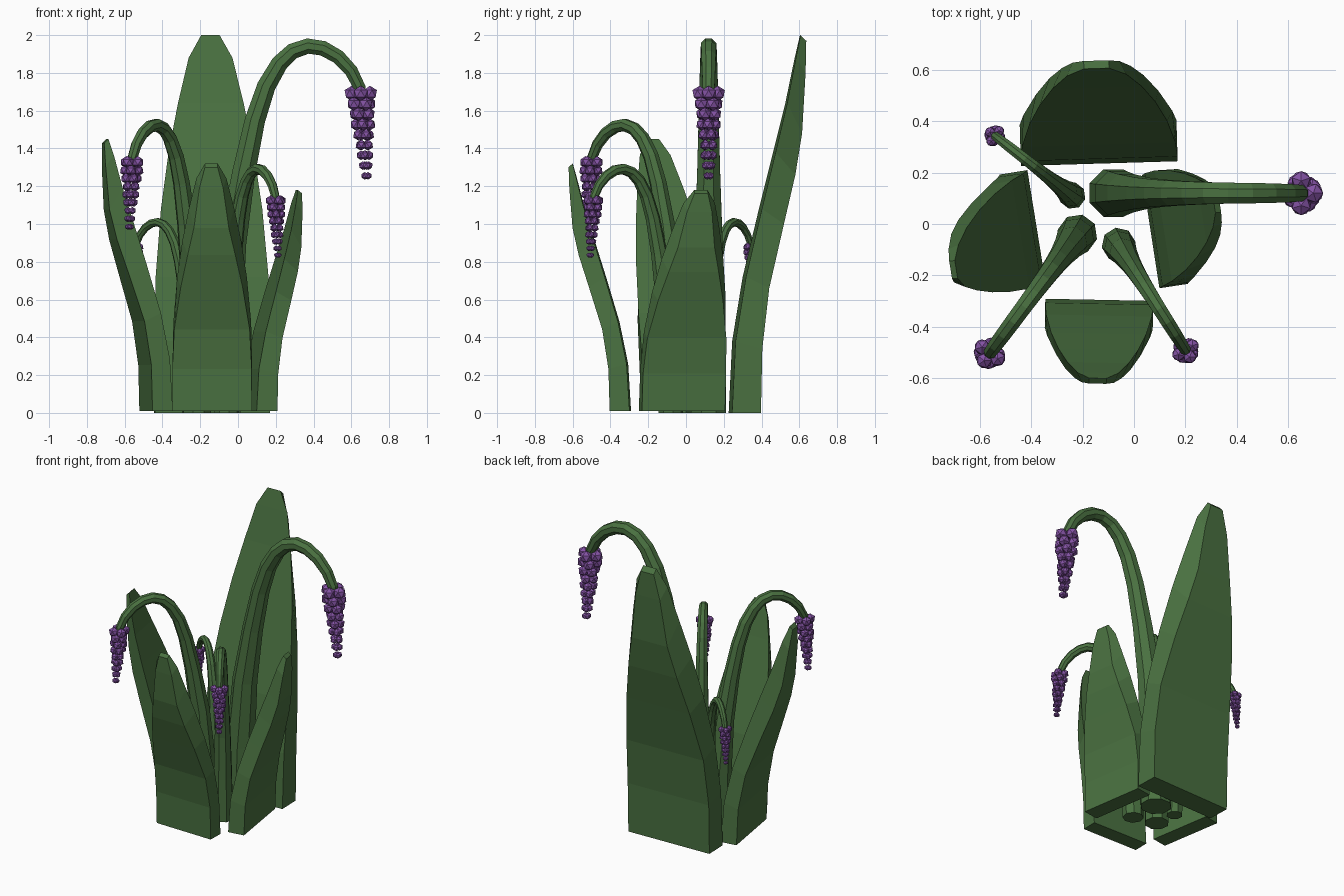
import bpy, bmesh, math
from mathutils import Vector, Matrix

cube = bpy.data.objects.get("Cube")
if cube:
    bpy.data.objects.remove(cube)


def material(name, rgb):
    m = bpy.data.materials.new(name)
    m.use_nodes = True
    m.diffuse_color = (*rgb, 1)
    m.node_tree.nodes["Principled BSDF"].inputs["Base Color"].default_value = (*rgb, 1)
    return m


GREEN = material("leaf green", (0.068, 0.165, 0.052))
PURPLE = material("blossom purple", (0.23, 0.085, 0.37))


def finish(bm, name, mat):
    bmesh.ops.recalc_face_normals(bm, faces=bm.faces)
    mesh = bpy.data.meshes.new(name)
    bm.to_mesh(mesh)
    bm.free()
    mesh.materials.append(mat)
    bpy.context.collection.objects.link(bpy.data.objects.new(name, mesh))


def loft(bm, rings):
    """Skin a list of equal rings and cap both ends."""
    loops = [[bm.verts.new(p) for p in ring] for ring in rings]
    for a, b in zip(loops, loops[1:]):
        for i in range(len(a)):
            j = (i + 1) % len(a)
            bm.faces.new((a[i], a[j], b[j], b[i]))
    bm.faces.new(loops[0])
    bm.faces.new(loops[-1])


# Leaf rings: height, lean and half width of the inner side, then of the outer side
LEAF = [
    (0, 0, 1, 0, 0, 1),
    (.19, .05, 1, .17, .03, 1),
    (.36, .2, .98, .33, .18, .95),
    (.54, .43, .88, .5, .5, .78),
    (.69, .63, .74, .63, .75, .6),
    (.82, .8, .57, .74, .9, .44),
    (.94, .93, .38, .9, .98, .3),
    (1, 1, .16, .985, 1, .16),
]


def leaf(name, base, out, width, height, lean, sway=0, z0=0.01):
    n = Vector((*out, 0)).normalized()
    t = Vector((-n.y, n.x, 0))
    origin = Vector((*base, z0))
    thick, lean_out = width * .25, lean - width * .2
    rings = []
    for zi, li, wi, zo, lo, wo in LEAF:
        ring = []
        for z, reach, w, s in ((zi, li * lean, wi, -1), (zi, li * lean, wi, 1),
                               (zo, thick + lo * lean_out, wo, 1),
                               (zo, thick + lo * lean_out, wo, -1)):
            side = s * w * width / 2 + sway * z ** 1.5
            ring.append(origin + n * reach + t * side + Vector((0, 0, z * (height - z0))))
        rings.append(ring)
    bm = bmesh.new()
    loft(bm, rings)
    finish(bm, name, GREEN)


leaf("back_leaf", (-.135, .235), (-.03, 1), .61, 2, .37, z0=0)
leaf("front_leaf", (-.135, -.295), (-.02, -1), .42, 1.32, .305)
leaf("right_leaf", (-.38, -.005), (-.987, -.16), .435, 1.45, .335, .12)
leaf("left_leaf", (.065, -.03), (.988, .152), .445, 1.18, .26, .07)

# Stem path: reach, height, radius
STEM = [
    (0, 0, .1), (.015, .45, .093), (.05, .9, .08), (.11, 1.27, .066),
    (.17, 1.55, .058), (.23, 1.73, .053), (.3, 1.85, .049), (.37, 1.915, .046),
    (.45, 1.942, .044), (.53, 1.93, .043), (.61, 1.885, .041), (.68, 1.81, .038),
    (.725, 1.72, .034), (.735, 1.65, .028),
]
SIDES = 8
ROWS = 9


def flower(name, base, tip, scale):
    n = (Vector((*tip, 0)) - Vector((*base, 0))).normalized()
    side = Vector((-n.y, n.x, 0))
    up = Vector((0, 0, 1))
    origin = Vector((*base, 0))
    points = [origin + (n * r + up * z) * scale for r, z, _ in STEM]

    # Arching tapered stem
    rings = []
    for i, p in enumerate(points):
        d = (points[min(i + 1, len(points) - 1)] - points[max(i - 1, 0)]).normalized()
        if i == 0:
            d = up
        across = side.cross(d)
        rad = STEM[i][2] * scale
        angles = [math.tau * (k + .5) / SIDES for k in range(SIDES)]
        rings.append([p + (across * math.cos(a) + side * math.sin(a)) * rad for a in angles])
    bm = bmesh.new()
    loft(bm, rings)
    finish(bm, name + "_stem", GREEN)

    # Hanging cluster of faceted buds, shrinking toward the end
    bm = bmesh.new()
    for row in range(ROWS):
        f = row / (ROWS - 1)
        center = origin + (n * (.73 + .03 * f) + up * (1.69 - .435 * f)) * scale
        spread = (.048 - .036 * f) * scale
        size = (.042 - .022 * f) * scale
        for k in range(4):
            a = math.tau * k / 4 + row * .5
            pos = center + (n * math.cos(a) + side * math.sin(a)) * spread
            turn = Matrix.Rotation(a + row, 4, "Z")
            bmesh.ops.create_icosphere(bm, subdivisions=1, radius=size,
                                       matrix=Matrix.Translation(pos) @ turn)
    finish(bm, name + "_buds", PURPLE)


flower("tall_flower", (-.08, .12), (.65, .12), 1)
flower("front_right_flower", (-.22, -.04), (-.56, -.5), .785)
flower("front_left_flower", (-.06, -.08), (.2, -.49), .665)
flower("back_right_flower", (-.24, .11), (-.55, .35), .52)
